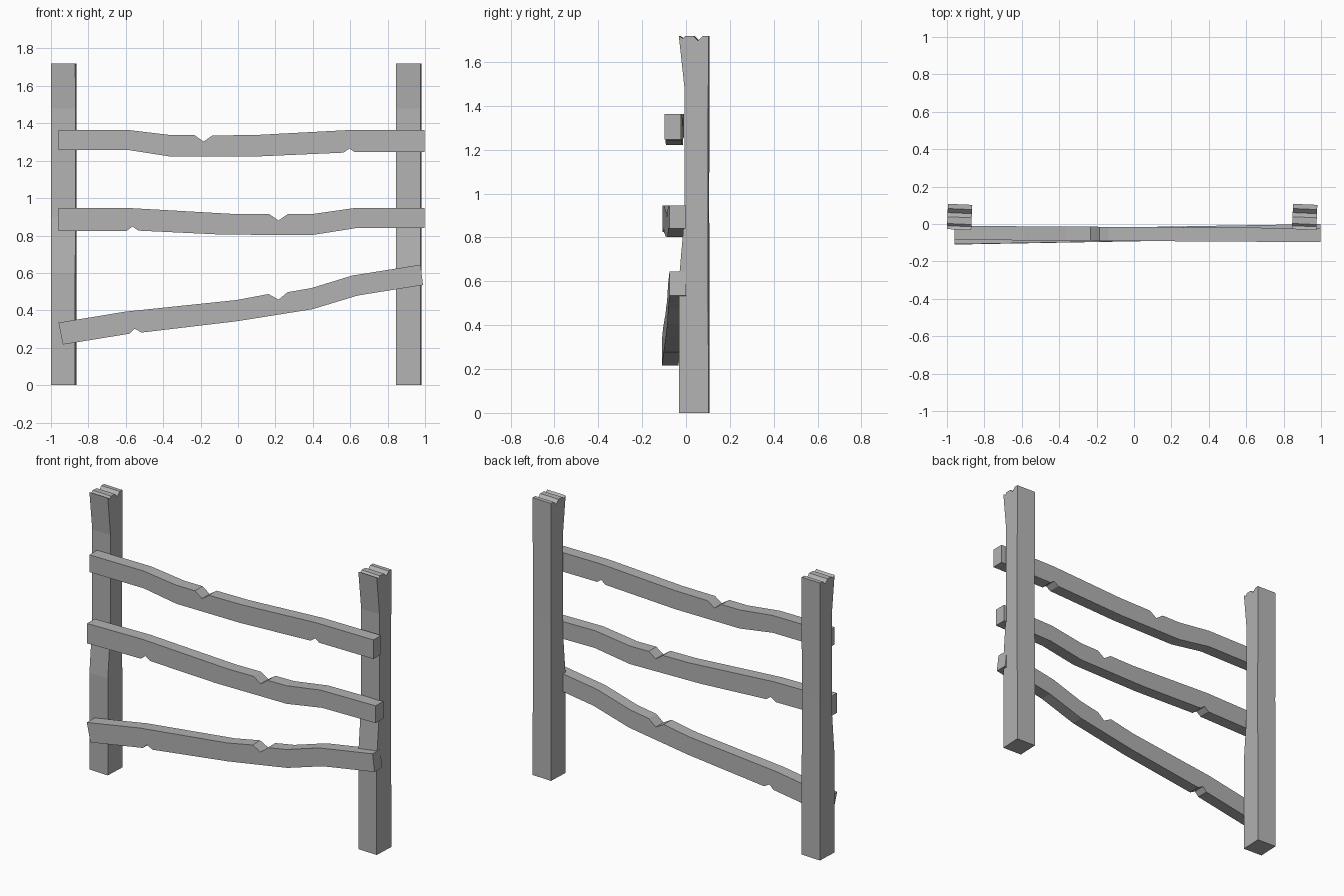
import bpy, bmesh, math

if "Cube" in bpy.data.objects:
    bpy.data.objects.remove(bpy.data.objects["Cube"])

# Weathered dark grey wood
wood = bpy.data.materials.new("grey_wood")
wood.diffuse_color = (.45, .45, .45, 1)
wood.use_nodes = True
wood.node_tree.nodes["Principled BSDF"].inputs["Base Color"].default_value = wood.diffuse_color


def prism(name, near, far):
    """Solid between two matching outlines."""
    bm = bmesh.new()
    a = [bm.verts.new(p) for p in near]
    b = [bm.verts.new(p) for p in far]
    bm.faces.new(a)
    bm.faces.new(b[::-1])
    n = len(a)
    for i in range(n):
        j = (i + 1) % n
        bm.faces.new((a[i], b[i], b[j], a[j]))
    # split the concave outlines cleanly
    bm.normal_update()
    bmesh.ops.triangulate(bm, faces=[f for f in bm.faces if len(f.verts) > 4],
                          ngon_method='EAR_CLIP')
    bmesh.ops.recalc_face_normals(bm, faces=bm.faces)
    me = bpy.data.meshes.new(name)
    bm.to_mesh(me)
    bm.free()
    me.materials.append(wood)
    ob = bpy.data.objects.new(name, me)
    bpy.context.collection.objects.link(ob)
    return ob


# Posts: side profile (y, z) with a worn front and splintered top
post_profile = [(-.03, 0), (-.03, .6), (-.004, .9), (-.004, 1.48), (-.03, 1.72),
                (-.012, 1.708), (0, 1.72), (.036, 1.72), (.058, 1.697),
                (.08, 1.72), (.105, 1.72), (.103, 1.0), (.105, 0)]
for name, x in (("left_post", -.9325), ("right_post", .9125)):
    cy = .0375
    ob = prism(name, [(-.065, y - cy, z) for y, z in post_profile],
               [(.065, y - cy, z) for y, z in post_profile])
    ob.location = (x, cy, 0)
    ob.rotation_euler.z = math.radians(-2.5)

# Rails: front-face y at the left and right ends, front outline (x, z)
rails = {
    "top_rail": (-.085, -.097, [
        (-.96, 1.364), (-.585, 1.364), (-.36, 1.337), (-.233, 1.337), (-.184, 1.302),
        (-.136, 1.335), (.088, 1.337), (.596, 1.364), (.997, 1.364), (.997, 1.246),
        (.623, 1.246), (.596, 1.265), (.564, 1.243), (.088, 1.222), (-.36, 1.222),
        (-.585, 1.257), (-.96, 1.257)]),
    "middle_rail": (-.108, -.075, [
        (-.96, .947), (-.585, .947), (-.003, .914), (.168, .914), (.217, .88),
        (.265, .914), (.393, .914), (.623, .947), (.997, .947), (.997, .84),
        (.634, .84), (.393, .802), (-.088, .805), (-.532, .826), (-.564, .848),
        (-.596, .824), (-.96, .824)]),
    "bottom_rail": (-.11, -.075, [
        (-.96, .334), (-.602, .393), (-.008, .455), (.163, .487), (.217, .457),
        (.265, .497), (.393, .519), (.612, .586), (.976, .644), (.989, .535),
        (.639, .479), (.398, .406), (-.003, .342), (-.516, .281), (-.553, .302),
        (-.58, .275), (-.936, .217)]),
}
for name, (y_left, y_right, outline) in rails.items():
    def front(x):
        return y_left + (y_right - y_left) * (x + .96) / 1.957
    prism(name, [(x, front(x), z) for x, z in outline],
          [(x, front(x) + .075, z) for x, z in outline])
